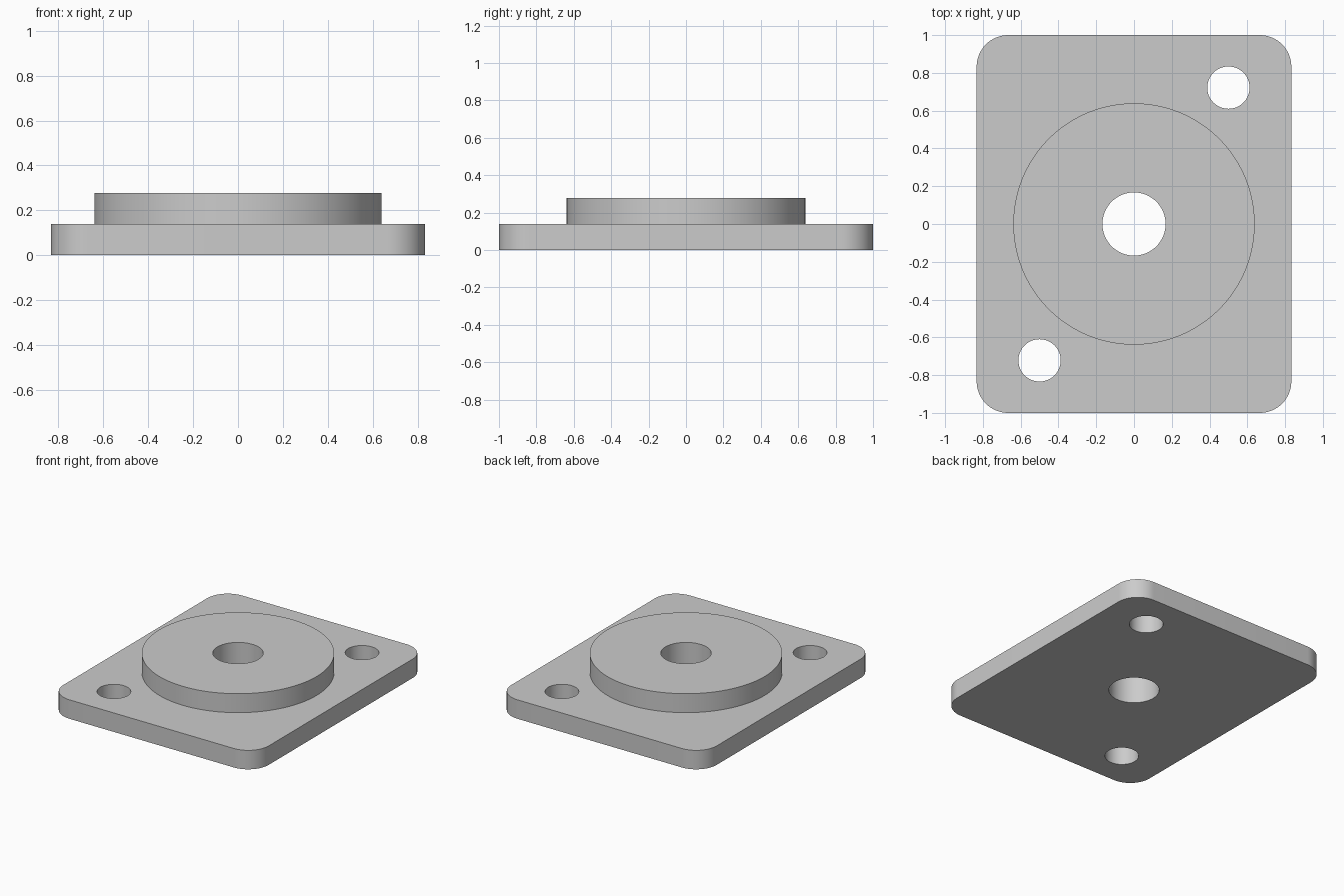
import bpy
import bmesh
from math import radians

cube = bpy.data.objects.get("Cube")
if cube:
    bpy.data.objects.remove(cube, do_unlink=True)

HALF_X, HALF_Y, THICK = 0.833, 1.0, 0.139
CORNER, DISC_R, TOP = 0.167, 0.639, 0.278
BORE_R, BOLT_R, BOLT_X, BOLT_Y = 0.167, 0.112, 0.5, 0.722

grey = bpy.data.materials.new("plain grey")
grey.use_nodes = True
colour = (0.6, 0.6, 0.6, 1)
grey.diffuse_color = colour
grey.node_tree.nodes["Principled BSDF"].inputs["Base Color"].default_value = colour


def cylinder(name, radius, low, high, x=0, y=0, sides=96):
    bpy.ops.mesh.primitive_cylinder_add(
        vertices=sides, radius=radius, depth=high - low,
        location=(x, y, (low + high) / 2))
    obj = bpy.context.object
    obj.name = name
    return obj


def combine(target, tool, operation):
    mod = target.modifiers.new(tool.name, 'BOOLEAN')
    mod.operation = operation
    mod.solver = 'EXACT'
    mod.object = tool
    bpy.context.view_layer.objects.active = target
    bpy.ops.object.modifier_apply(modifier=mod.name)
    bpy.data.objects.remove(tool, do_unlink=True)


# Base plate with rounded upright corners
mesh = bpy.data.meshes.new("flange_plate")
plate = bpy.data.objects.new("flange_plate", mesh)
bpy.context.collection.objects.link(plate)
bm = bmesh.new()
bmesh.ops.create_cube(bm, size=1)
for v in bm.verts:
    v.co = (v.co.x * 2 * HALF_X, v.co.y * 2 * HALF_Y, (v.co.z + 0.5) * THICK)
upright = [e for e in bm.edges
           if abs(e.verts[0].co.z - e.verts[1].co.z) > THICK / 2]
bmesh.ops.bevel(bm, geom=upright, offset=CORNER, segments=16,
                profile=0.5, affect='EDGES')
bm.to_mesh(mesh)
bm.free()

# Raised round boss, merged into the plate
combine(plate, cylinder("boss", DISC_R, THICK / 2, TOP, sides=128), 'UNION')

# Centre bore and two diagonal bolt holes
combine(plate, cylinder("bore", BORE_R, -0.1, TOP + 0.1), 'DIFFERENCE')
for side in (1, -1):
    hole = cylinder("bolt_hole", BOLT_R, -0.1, TOP,
                    side * BOLT_X, side * BOLT_Y, sides=64)
    combine(plate, hole, 'DIFFERENCE')

# Colour and shading
plate.data.materials.clear()
plate.data.materials.append(grey)
bpy.ops.object.select_all(action='DESELECT')
plate.select_set(True)
bpy.context.view_layer.objects.active = plate
bpy.ops.object.shade_smooth_by_angle(angle=radians(30))
